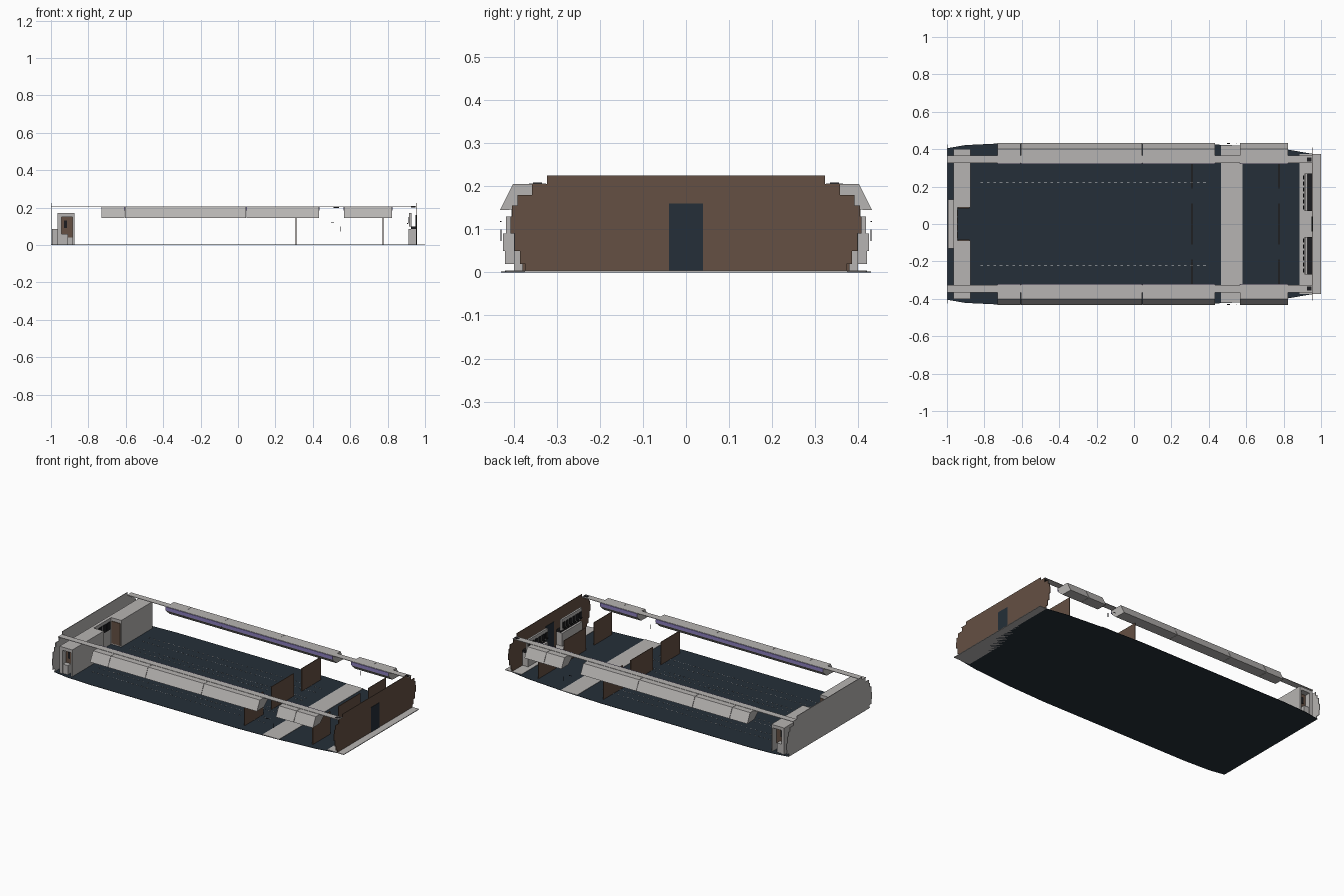
import bpy, bmesh

cube = bpy.data.objects.get("Cube")
if cube:
    bpy.data.objects.remove(cube, do_unlink=True)


def material(name, r, g, b):
    m = bpy.data.materials.new(name)
    m.use_nodes = True
    m.diffuse_color = (r, g, b, 1)
    m.node_tree.nodes["Principled BSDF"].inputs["Base Color"].default_value = (r, g, b, 1)
    return m


GREY = material("panel grey", .47, .455, .445)
BROWN = material("wall brown", .13, .08, .056)
NAVY = material("carpet navy", .018, .028, .04)
BLACK = material("fitting black", .012, .012, .014)
WHITE = material("track white", .75, .75, .75)
PURPLE = material("mood light purple", .25, .2, .5)


def prism(name, profile, axis, lo, hi, mat):
    """Extrude a flat profile along x (profile is y,z) or z (profile is x,y)."""
    bm = bmesh.new()
    place = (lambda p: (lo, p[0], p[1])) if axis == "x" else (lambda p: (p[0], p[1], lo))
    face = bm.faces.new([bm.verts.new(place(p)) for p in profile])
    ext = bmesh.ops.extrude_face_region(bm, geom=[face])
    step = (hi - lo, 0, 0) if axis == "x" else (0, 0, hi - lo)
    bmesh.ops.translate(bm, vec=step, verts=[g for g in ext["geom"] if isinstance(g, bmesh.types.BMVert)])
    bmesh.ops.recalc_face_normals(bm, faces=bm.faces)
    mesh = bpy.data.meshes.new(name)
    bm.to_mesh(mesh)
    bm.free()
    mesh.materials.append(mat)
    ob = bpy.data.objects.new(name, mesh)
    bpy.context.collection.objects.link(ob)
    return ob


def box(name, x, y, z, mat):
    rect = [(x[0], y[0]), (x[1], y[0]), (x[1], y[1]), (x[0], y[1])]
    return prism(name, rect, "z", z[0], z[1], mat)


def pair(name, x, y, z, mat):
    """Matching boxes on the left (+y) and right (-y) of the cabin."""
    box(name + "_a", x, y, z, mat)
    box(name + "_b", x, (-y[1], -y[0]), z, mat)


def mirrored(half):
    return half + [(a, -b) for a, b in reversed(half)]


def stepped(widths, heights):
    """Stepped bulkhead outline, one half width for each height band."""
    half = []
    for i, w in enumerate(widths):
        half += [(w, heights[i]), (w, heights[i + 1])]
    return half + [(-y, z) for y, z in reversed(half)]


# Floor and floor mats
edge = [(-1, .405), (-.9, .422), (-.73, .43), (.3, .43), (.55, .42), (.82, .398), (.955, .375)]
prism("cabin_floor", mirrored(edge), "z", 0, .002, NAVY)
box("cross_aisle_mat", (.465, .58), (-.42, .42), (.002, .004), GREY)
box("entry_mat", (.885, 1), (-.375, .375), (0, .004), GREY)

# End bulkheads with stepped sides
levels = [0, .02, .05, .09, .13, .155, .18, .205, .225]
prism("brown_bulkhead", stepped([.373, .386, .398, .408, .404, .392, .358, .323], levels),
      "x", .951, .955, BROWN)
prism("grey_bulkhead", stepped([.4, .42, .425, .418, .405, .392, .358, .323], levels),
      "x", -1, -.996, GREY)
box("bulkhead_door", (.949, .957), (-.04, .04), (.002, .16), NAVY)

# Ceiling rails
pair("ceiling_rail", (-1, .955), (.325, .365), (.204, .207), GREY)

# Overhead bins in separate lengths
bin_profile = [(.322, .205), (.402, .205), (.432, .145), (.36, .147), (.325, .178)]
for run in ([-.73, -.605, -.345, .045, .435], [.565, .69, .825]):
    for a, b in zip(run, run[1:]):
        for side in (1, -1):
            prism("overhead_bin", [(side * y, z) for y, z in bin_profile],
                  "x", a + .001, b - .001, GREY)
    pair("bin_light", (run[0], run[-1]), (.3195, .3225), (.185, .206), PURPLE)

# Class dividers, leaving two aisles
for x in (.31, .775):
    w = .38 if x < .5 else .365
    pair("side_divider", (x - .002, x + .002), (.19, w), (.002, .145), BROWN)
    box("centre_divider", (x - .002, x + .002), (-.11, .11), (.002, .145), BROWN)

# Dashed seat tracks
for y in (.09, .13, .22, .28):
    for i in range(36):
        x = -.82 + i * .034
        pair("seat_track", (x, x + .014), (y, y + .0015), (.002, .0035), WHITE)

# Lavatory blocks with a recessed outer side
pair("lavatory_core", (-.965, -.875), (.087, .36), (.002, .17), GREY)
for x in ((-.965, -.945), (-.885, -.875)):
    pair("lavatory_jamb", x, (.36, .4), (.002, .17), GREY)
pair("lavatory_lintel", (-.945, -.885), (.36, .4), (.15, .17), GREY)
pair("lavatory_lining", (-.944, -.886), (.36, .364), (.04, .15), BROWN)
pair("lavatory_basin", (-.945, -.91), (.364, .395), (.002, .06), GREY)
pair("lavatory_mirror", (-.93, -.915), (.364, .367), (.09, .13), BLACK)
pair("lavatory_inner_panel", (-.94, -.88), (.083, .087), (.01, .15), BROWN)

# Galley between the lavatories
box("end_galley", (-.965, -.945), (-.087, .087), (.002, .17), GREY)
for i in range(4):
    y = -.075 + i * .039
    box("end_galley_oven", (-.945, -.942), (y, y + .032), (.1, .15), BLACK)
box("end_cabinet", (-.995, -.965), (-.13, .13), (.002, .085), GREY)

# Galleys against the brown bulkhead
pair("galley_counter", (.912, .951), (.07, .27), (.004, .085), GREY)
pair("galley_back", (.925, .951), (.07, .27), (.085, .1), BLACK)
pair("galley_cupboard", (.915, .927), (.07, .27), (.1, .17), GREY)
for i in range(6):
    y = .078 + i * .032
    pair("galley_oven", (.911, .915), (y, y + .022), (.115, .15), BLACK)
    pair("galley_handle", (.903, .909), (y, y + .02), (.112, .118), BLACK)

# Small door fittings and exit signs
pair("exit_sign", (.51, .54), (.335, .355), (.198, .204), BLACK)
pair("end_sign", (.925, .95), (.335, .355), (.2, .209), BLACK)
pair("door_handle", (.497, .513), (.429, .432), (.117, .12), BLACK)
pair("door_grip", (.549, .552), (.429, .431), (.073, .1), BLACK)
